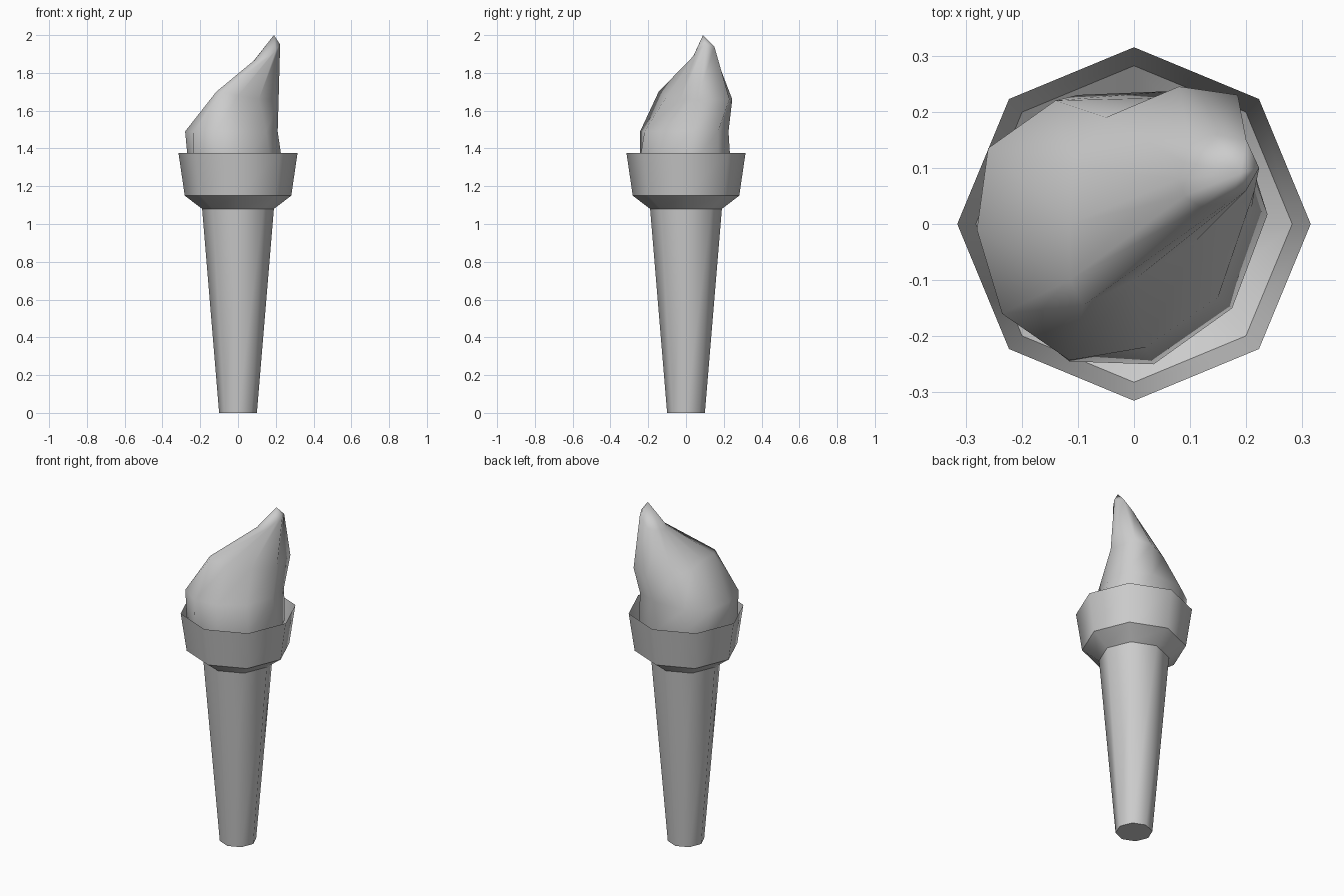
import bpy, math

if "Cube" in bpy.data.objects:
    bpy.data.objects.remove(bpy.data.objects["Cube"])


def make(name, verts, faces):
    mesh = bpy.data.meshes.new(name)
    mesh.from_pydata(verts, [], faces)
    mesh.polygons.foreach_set("use_smooth", [len(f) <= 4 for f in faces])
    ob = bpy.data.objects.new(name, mesh)
    bpy.context.collection.objects.link(ob)
    return ob


def loft(name, rings, cap_bottom=False, tip=None):
    """Skin counter-clockwise rings from bottom to top."""
    n = len(rings[0])
    verts = [p for r in rings for p in r]
    faces = [(k * n + i, k * n + (i + 1) % n, (k + 1) * n + (i + 1) % n, (k + 1) * n + i)
             for k in range(len(rings) - 1) for i in range(n)]
    if cap_bottom:
        faces.append(tuple(reversed(range(n))))
    if tip:
        b = (len(rings) - 1) * n
        verts.append(tip)
        faces += [(b + i, b + (i + 1) % n, len(verts) - 1) for i in range(n)]
    ob = make(name, verts, faces)
    if cap_bottom:  # keep the bottom rim crisp
        for e in ob.data.edges:
            e.use_edge_sharp = max(e.vertices) < n
    return ob


def octagon(r, z):
    return [(r * math.cos(i * math.pi / 4), r * math.sin(i * math.pi / 4), z) for i in range(8)]


# Tapered handle and open, thin-walled cup
loft("handle", [octagon(0.10, 0), octagon(0.19, 1.08)], cap_bottom=True)
loft("cup_underside", [octagon(0.19, 1.08), octagon(0.282, 1.15)])
loft("cup", [octagon(0.282, 1.15), octagon(0.315, 1.375)])

# Flame: lopsided sections leaning to one curled tip
base = [(0.238, 0.017), (0.19, 0.17), (0.07, 0.237), (-0.10, 0.23), (-0.22, 0.15),
        (-0.262, 0.0), (-0.235, -0.15), (-0.115, -0.245), (0.035, -0.25), (0.175, -0.15)]
belly = [(0.21, 0.03), (0.185, 0.17), (0.06, 0.225), (-0.14, 0.22), (-0.26, 0.135),
         (-0.28, -0.01), (-0.235, -0.16), (-0.115, -0.243), (0.02, -0.22), (0.15, -0.13)]
shoulder = [(0.215, 0.06, 1.66), (0.185, 0.23, 1.66), (0.08, 0.245, 1.66), (-0.05, 0.19, 1.65),
            (-0.11, 0.10, 1.68), (-0.115, 0.0, 1.70), (-0.115, -0.10, 1.70),
            (-0.09, -0.145, 1.70), (0.0, -0.10, 1.68), (0.11, -0.03, 1.66)]
neck = [(0.223, 0.10, 1.95), (0.20, 0.15, 1.94), (0.14, 0.16, 1.88), (0.10, 0.14, 1.87),
        (0.09, 0.11, 1.87), (0.08, 0.08, 1.86), (0.09, 0.05, 1.87),
        (0.12, 0.03, 1.87), (0.17, 0.04, 1.89), (0.20, 0.06, 1.92)]
loft("flame", [[(x * 0.8, y * 0.8, 1.15) for x, y in base],
               [(x, y, 1.30) for x, y in base],
               [(x, y, 1.49) for x, y in belly],
               shoulder, neck], cap_bottom=True, tip=(0.19, 0.09, 2.0))
